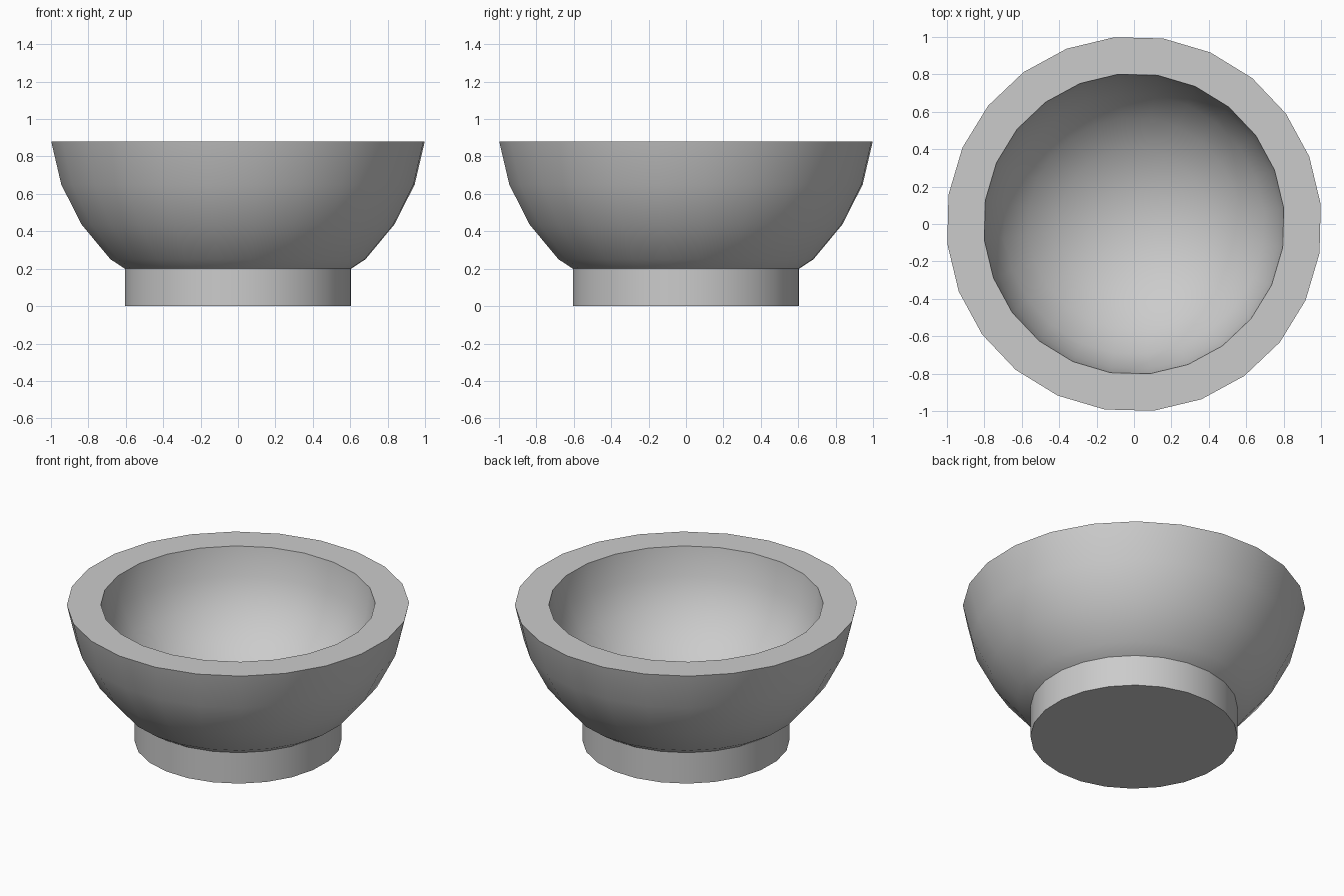
import bpy
import bmesh
import math

cube = bpy.data.objects.get("Cube")
if cube:
    bpy.data.objects.remove(cube, do_unlink=True)

SIDES = 24
TURN = math.radians(6)
RIM_Z = 0.88

stone = bpy.data.materials.new("plain grey")
stone.use_nodes = True
grey = (0.6, 0.6, 0.6, 1)
stone.diffuse_color = grey
stone.node_tree.nodes["Principled BSDF"].inputs["Base Color"].default_value = grey


def lathe(name, profile):
    """Spin a (radius, z) profile running from bottom outside to the end point."""
    bm = bmesh.new()
    rings = []
    for r, z in profile:
        if r == 0:
            rings.append([bm.verts.new((0, 0, z))] * SIDES)
        else:
            angles = [TURN + math.tau * i / SIDES for i in range(SIDES)]
            rings.append([bm.verts.new((r * math.cos(a), r * math.sin(a), z)) for a in angles])
    for low, high in zip(rings, rings[1:]):
        for i in range(SIDES):
            j = (i + 1) % SIDES
            corners = dict.fromkeys((low[i], low[j], high[j], high[i]))
            bm.faces.new(list(corners))
    mesh = bpy.data.meshes.new(name)
    bm.to_mesh(mesh)
    bm.free()
    mesh.materials.append(stone)
    obj = bpy.data.objects.new(name, mesh)
    bpy.context.collection.objects.link(obj)
    bpy.ops.object.select_all(action="DESELECT")
    obj.select_set(True)
    bpy.context.view_layer.objects.active = obj
    bpy.ops.object.shade_smooth_by_angle(angle=math.radians(30))
    return obj


# Bowl: rounded outside, flat wide rim, hollow inside
outside = [(0.608, 0.2), (0.685, 0.25), (0.84, 0.435), (0.95, 0.65), (1.004, RIM_Z)]
inside = [(0.805 * math.cos(math.radians(a)), RIM_Z - 0.7 * math.sin(math.radians(a)))
          for a in range(0, 90, 15)]
lathe("bowl", outside + inside + [(0, RIM_Z - 0.7)])

# Foot: short straight cylinder with a flat base
lathe("foot", [(0, 0), (0.608, 0), (0.608, 0.2)])
